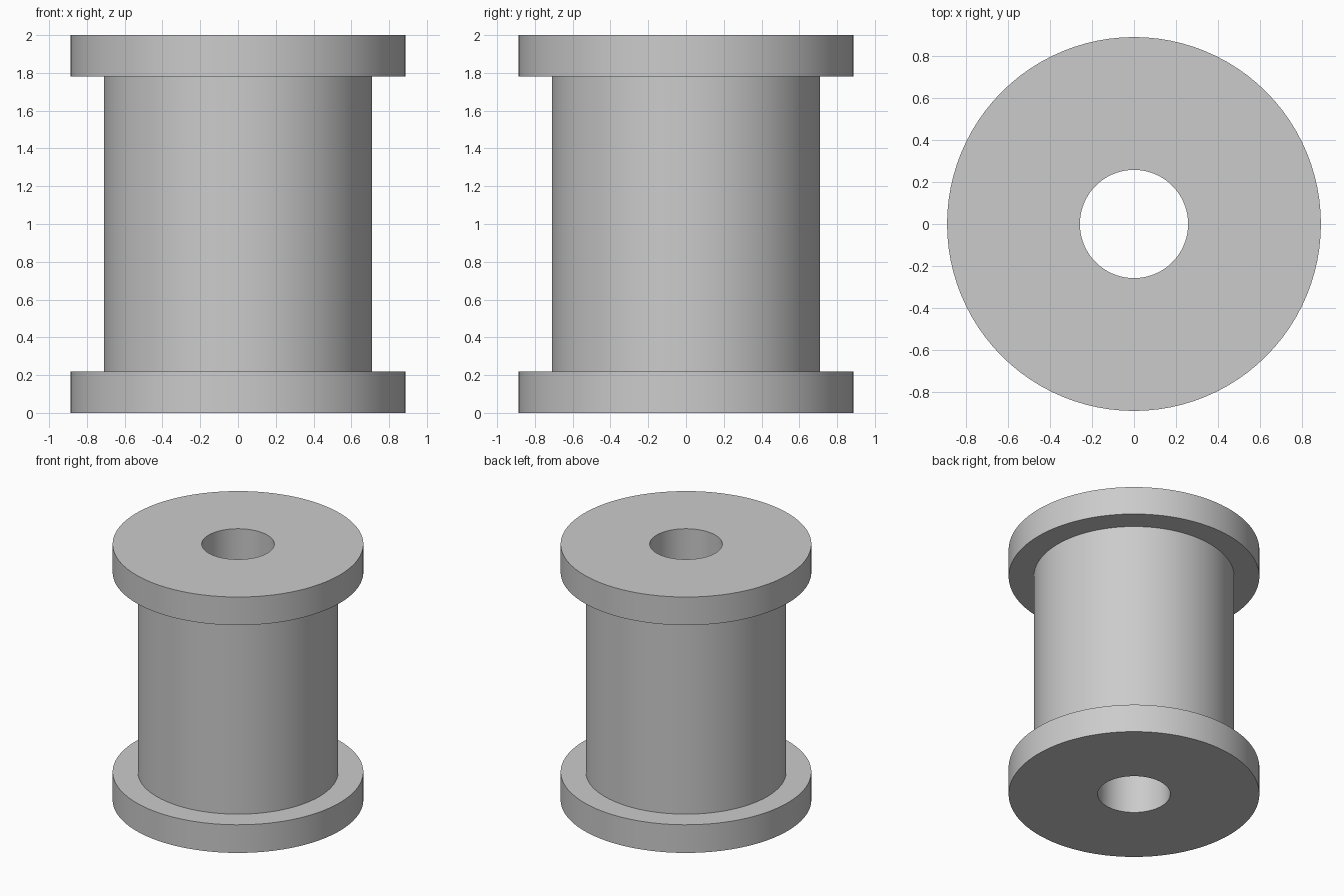
import bpy, bmesh, math

cube = bpy.data.objects.get("Cube")
if cube:
    bpy.data.objects.remove(cube, do_unlink=True)

FLANGE_R, BARREL_R, BORE_R = 0.888, 0.71, 0.257
HEIGHT, FLANGE_H = 2.0, 0.22
SEGMENTS = 96

grey = bpy.data.materials.new("plain_grey")
grey.use_nodes = True
colour = (0.6, 0.6, 0.6, 1)
grey.diffuse_color = colour
grey.node_tree.nodes["Principled BSDF"].inputs["Base Color"].default_value = colour


def revolve(name, profile):
    """Spin a closed (radius, height) profile around z."""
    bm = bmesh.new()
    verts = [bm.verts.new((r, 0, z)) for r, z in profile]
    edges = [bm.edges.new((v, verts[i - 1])) for i, v in enumerate(verts)]
    bmesh.ops.spin(bm, geom=verts + edges, cent=(0, 0, 0), axis=(0, 0, 1),
                   angle=math.tau, steps=SEGMENTS, use_merge=True)
    bmesh.ops.remove_doubles(bm, verts=bm.verts[:], dist=0.0001)
    bmesh.ops.recalc_face_normals(bm, faces=bm.faces[:])
    mesh = bpy.data.meshes.new(name)
    bm.to_mesh(mesh)
    bm.free()
    mesh.materials.append(grey)
    obj = bpy.data.objects.new(name, mesh)
    bpy.context.collection.objects.link(obj)
    bpy.ops.object.select_all(action="DESELECT")
    obj.select_set(True)
    bpy.context.view_layer.objects.active = obj
    bpy.ops.object.shade_smooth_by_angle(angle=math.radians(30))
    return obj


# Flanged spool with a straight bore through the middle
top = HEIGHT - FLANGE_H
revolve("flanged_spool", [
    (BORE_R, 0), (FLANGE_R, 0), (FLANGE_R, FLANGE_H), (BARREL_R, FLANGE_H),
    (BARREL_R, top), (FLANGE_R, top), (FLANGE_R, HEIGHT), (BORE_R, HEIGHT),
])
